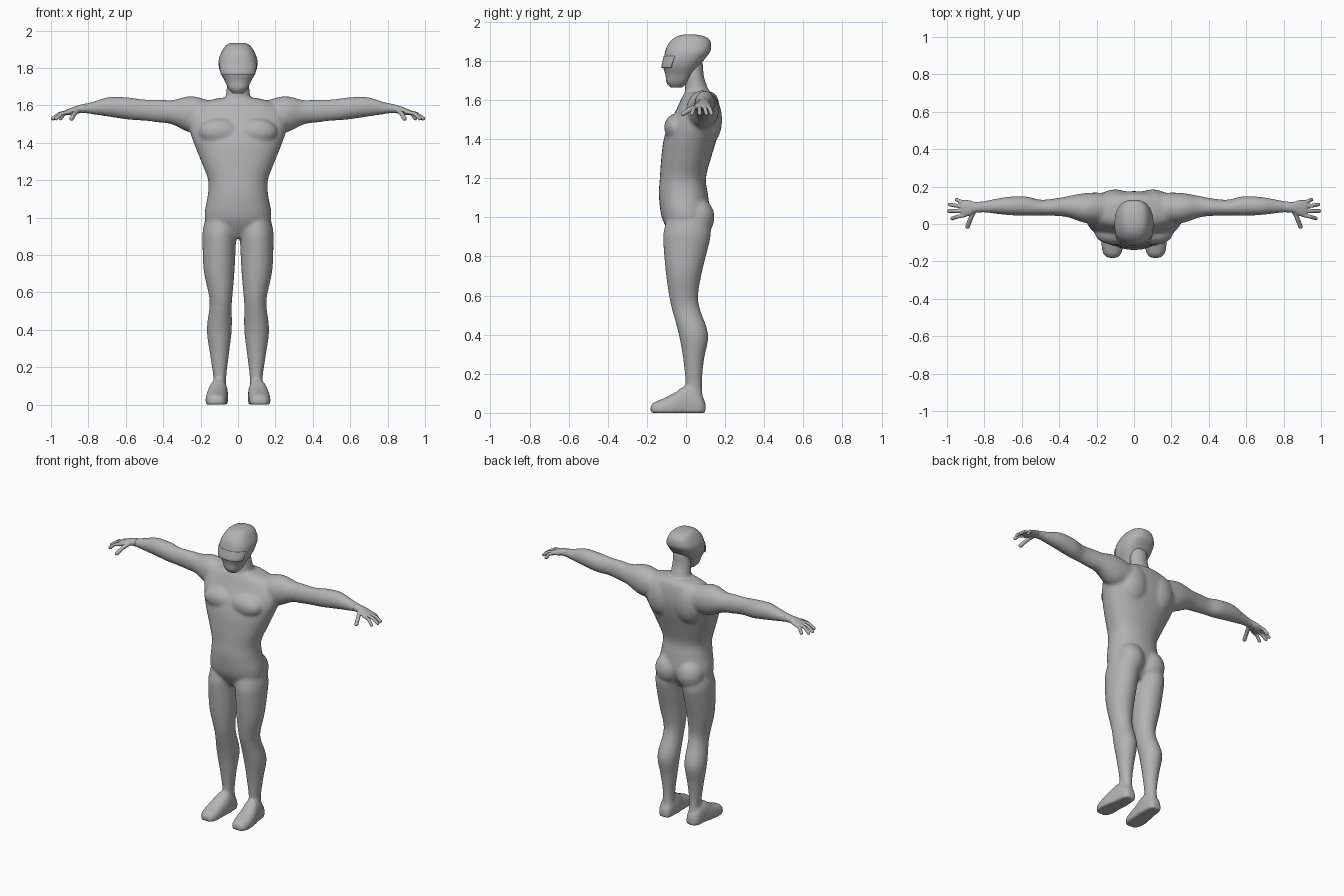
import bpy, bmesh, math
from mathutils import Vector, Matrix

default = bpy.data.objects.get("Cube")
if default:
    bpy.data.objects.remove(default)

grey = bpy.data.materials.new("plain grey")
grey.use_nodes = True
GREY = (0.45, 0.45, 0.45, 1)
grey.diffuse_color = GREY
grey.node_tree.nodes["Principled BSDF"].inputs["Base Color"].default_value = GREY


def smooth_rings(rings, steps):
    """Catmull-Rom interpolation through the given section rings."""
    out = []
    last = len(rings) - 1
    for i in range(last):
        a, b, c, d = (Vector(rings[min(max(i + k, 0), last)]) for k in (-1, 0, 1, 2))
        for s in range(steps):
            t = s / steps
            out.append(0.5 * (2 * b + (c - a) * t + (2 * a - 5 * b + 4 * c - d) * t * t
                              + (3 * b - a - 3 * c + d) * t ** 3))
    return out + [Vector(rings[last])]


def section_point(ring, axis, angle, power, grow=0.0):
    """Point on a rounded section; ring is (station, low, high, low, high)."""
    t, a0, a1, b0, b1 = ring
    c, s = math.cos(angle), math.sin(angle)
    u = math.copysign(abs(c) ** (2 / power), c) * ((a1 - a0) / 2 + grow)
    v = math.copysign(abs(s) ** (2 / power), s) * ((b1 - b0) / 2 + grow)
    p = [(a0 + a1) / 2 + u, (b0 + b1) / 2 + v]
    p.insert(axis, t)
    return Vector(p)


def loft(bm, rings, axis, sides=(1,), power=2.0, steps=4, seg=32, grow=0.002):
    for side in sides:
        loops = []
        for ring in smooth_rings(rings, steps):
            pts = [section_point(ring, axis, math.tau * k / seg, power, grow) for k in range(seg)]
            loops.append([bm.verts.new((p.x * side, p.y, max(p.z, 0))) for p in pts])
        for lo, hi in zip(loops, loops[1:]):
            for k in range(seg):
                n = (k + 1) % seg
                bm.faces.new((lo[k], lo[n], hi[n], hi[k]))
        bm.faces.new(loops[0])
        bm.faces.new(loops[-1])


def ellipsoid(bm, centre, radii, sides=(1, -1)):
    for side in sides:
        place = Matrix.Translation((centre[0] * side, centre[1], centre[2]))
        bmesh.ops.create_uvsphere(bm, u_segments=24, v_segments=16, radius=1,
                                  matrix=place @ Matrix.Diagonal((*radii, 1)))


def tube(bm, points, radius):
    """Round-ended digit through the points."""
    points = [Vector(p) for p in points]
    for p in points:
        ellipsoid(bm, p, (radius,) * 3, (1,))
    for p, q in zip(points, points[1:]):
        d = q - p
        place = Matrix.Translation((p + q) / 2) @ d.to_track_quat("Z", "Y").to_matrix().to_4x4()
        bmesh.ops.create_cone(bm, cap_ends=True, segments=16, radius1=radius,
                              radius2=radius, depth=d.length, matrix=place)


def finish(bm, name):
    bmesh.ops.recalc_face_normals(bm, faces=bm.faces)
    mesh = bpy.data.meshes.new(name)
    bm.to_mesh(mesh)
    bm.free()
    mesh.materials.append(grey)
    obj = bpy.data.objects.new(name, mesh)
    bpy.context.collection.objects.link(obj)
    return obj


def blend(obj, voxel, rounds):
    """Fuse overlapping volumes into one soft skin."""
    fuse = obj.modifiers.new("fuse", "REMESH")
    fuse.mode = "VOXEL"
    fuse.voxel_size = voxel
    fuse.use_smooth_shade = True
    soften = obj.modifiers.new("soften", "SMOOTH")
    soften.factor = 0.5
    soften.iterations = rounds


def shade(obj, degrees):
    bpy.ops.object.select_all(action="DESELECT")
    obj.select_set(True)
    bpy.context.view_layer.objects.active = obj
    bpy.ops.object.shade_smooth_by_angle(angle=math.radians(degrees))


def symmetric(rows):
    """Expand (height, half width, front, back) rows to full rings."""
    return [(z, -w, w, front, back) for z, w, front, back in rows]


BOTH = (1, -1)

# Torso and neck
body = bmesh.new()
loft(body, symmetric([
    (.89, .06, -.06, .06), (.96, .16, -.105, .1), (1.02, .177, -.127, .12),
    (1.12, .16, -.137, .11), (1.2, .158, -.132, .1), (1.3, .195, -.125, .125),
    (1.4, .235, -.112, .155), (1.48, .26, -.085, .172), (1.55, .26, -.048, .172),
    (1.61, .2, -.02, .16), (1.64, .1, 0, .14)]), 2, power=2.2)
loft(body, symmetric([
    (1.56, .085, 0, .155), (1.65, .064, -.004, .115),
    (1.72, .058, 0, .09), (1.8, .055, 0, .085)]), 2)

# Chest, shoulder blade and buttock masses
ellipsoid(body, (.1, -.05, 1.46), (.11, .062, .07))
ellipsoid(body, (.1, .115, 1.5), (.1, .07, .13))
ellipsoid(body, (.08, .06, 1.0), (.088, .086, .1))

# Legs
loft(body, [
    (1.02, .01, .165, -.09, .11), (.94, .006, .185, -.11, .125), (.88, .012, .188, -.115, .12),
    (.72, .02, .182, -.102, .08), (.6, .03, .157, -.085, .06), (.53, .035, .15, -.07, .07),
    (.4, .035, .165, -.035, .112), (.27, .05, .148, -.012, .09),
    (.14, .065, .13, 0, .08), (.05, .06, .135, 0, .09)], 2, BOTH)

# Feet, flattened on the ground
loft(body, [
    (.1, .075, .125, -.02, .05), (.07, .06, .145, -.04, .1), (0, .055, .155, -.05, .135),
    (-.06, .058, .168, -.04, .1), (-.12, .06, .172, -.03, .07),
    (-.16, .07, .162, -.03, .055), (-.182, .09, .14, -.02, .035)], 1, BOTH, power=2.4)

# Arms
loft(body, [
    (.14, .01, .165, 1.46, 1.62), (.25, .005, .165, 1.455, 1.648), (.35, .037, .148, 1.5, 1.627),
    (.42, .045, .135, 1.51, 1.63), (.5, .048, .128, 1.52, 1.63), (.58, .045, .146, 1.525, 1.64),
    (.68, .05, .143, 1.54, 1.645), (.77, .06, .127, 1.553, 1.62),
    (.85, .068, .113, 1.565, 1.598)], 0, BOTH)
blend(finish(body, "body"), .008, 14)

# Hands with palm, four fingers and thumb
FINGERS = [(.048, .03, .972), (.07, .07, .99), (.092, .104, .985), (.114, .13, .948)]
for side, label in ((1, "left_hand"), (-1, "right_hand")):
    hand = bmesh.new()
    loft(hand, [
        (.81, .064, .119, 1.56, 1.609), (.85, .062, .116, 1.56, 1.6), (.88, .047, .125, 1.555, 1.59),
        (.91, .04, .126, 1.55, 1.578), (.925, .05, .12, 1.553, 1.572)], 0)
    for root, tip, reach in FINGERS:
        knuckle = (.91 + (reach - .91) * .55, root + (tip - root) * .5, 1.556)
        tube(hand, [(.9, root, 1.565), knuckle, (reach, tip, 1.53)], .0105)
    tube(hand, [(.855, .07, 1.575), (.875, .025, 1.555), (.89, -.014, 1.53)], .0125)
    for v in hand.verts:
        v.co.x *= side
    blend(finish(hand, label), .004, 4)

# Head with a flat cut from the crown's back edge down to the jaw
HEAD = symmetric([
    (1.665, .03, -.08, -.02), (1.69, .052, -.1, .01), (1.73, .07, -.105, .038),
    (1.77, .092, -.117, .067), (1.81, .103, -.113, .096), (1.85, .102, -.106, .125),
    (1.885, .088, -.092, .128), (1.912, .072, -.068, .118), (1.928, .055, -.04, .085),
    (1.935, .035, -.01, .05)])
head = bmesh.new()
loft(head, HEAD, 2, power=2.5, steps=3, seg=40, grow=0)
shade(finish(head, "head"), 30)

# Visor band wrapped over the face
band = bmesh.new()
grid = []
for ring in [r for r in smooth_rings(HEAD, 8) if 1.762 < r[0] < 1.826]:
    lip = .003 + .006 * (1.826 - ring[0]) / .064
    grid.append([band.verts.new(section_point(ring, 2, math.radians(205 + k * 5), 2.5, lip))
                 for k in range(27)])
for lo, hi in zip(grid, grid[1:]):
    for k in range(len(lo) - 1):
        band.faces.new((lo[k], lo[k + 1], hi[k + 1], hi[k]))
visor = finish(band, "visor")
shade(visor, 30)
wall = visor.modifiers.new("thickness", "SOLIDIFY")
wall.thickness = .009
wall.offset = -1
